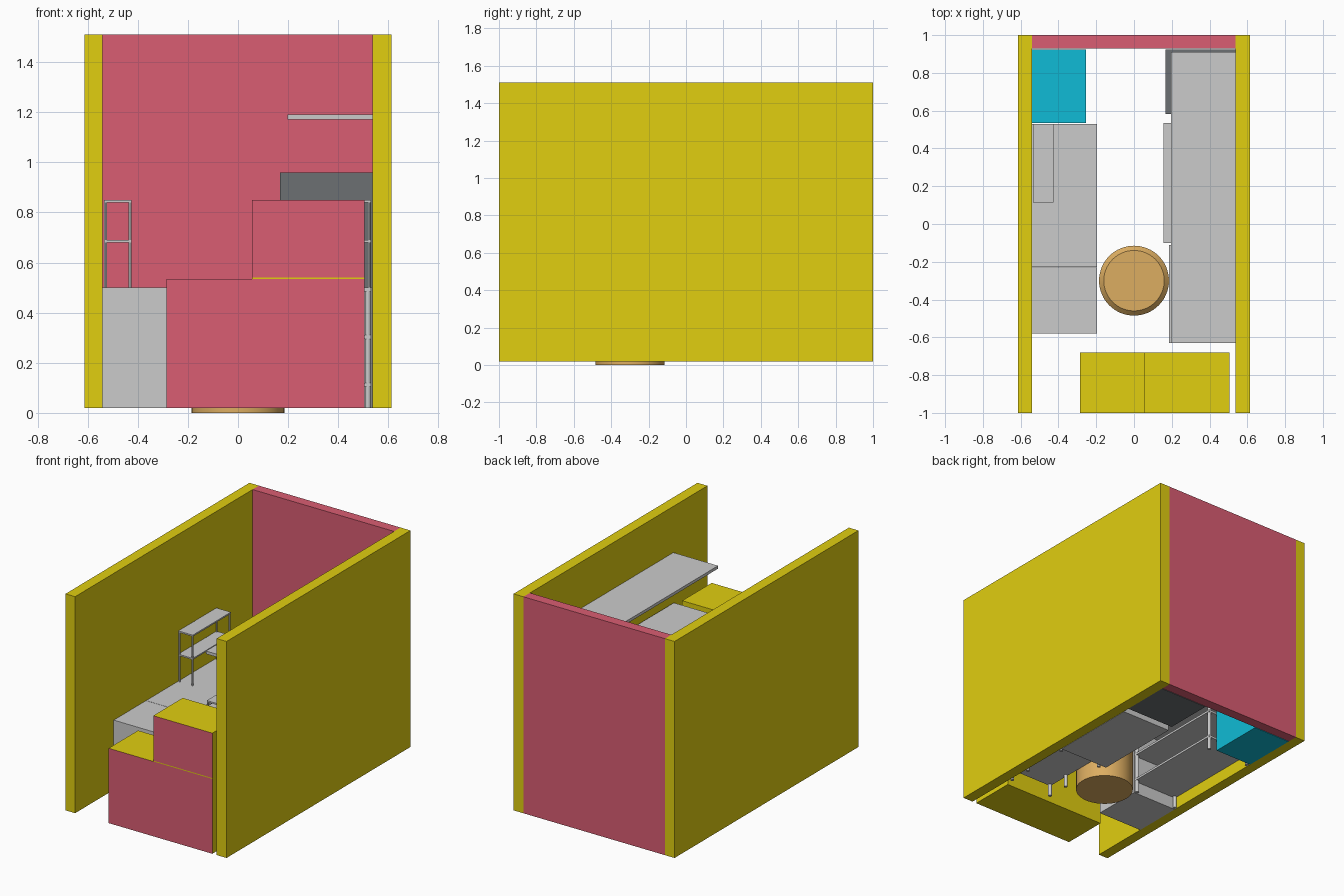
import bpy, bmesh

if "Cube" in bpy.data.objects:
    bpy.data.objects.remove(bpy.data.objects["Cube"])


def material(name, rgb):
    m = bpy.data.materials.new(name)
    m.diffuse_color = (*rgb, 1)
    m.use_nodes = True
    m.node_tree.nodes["Principled BSDF"].inputs["Base Color"].default_value = m.diffuse_color
    return m


YELLOW = material("yellow_paint", (0.75, 0.62, 0.005))
RED = material("red_paint", (0.70, 0.11, 0.17))
TEAL = material("teal_plastic", (0.005, 0.50, 0.67))
TAN = material("tan_wood", (0.72, 0.42, 0.12))
DARK = material("dark_metal", (0.15, 0.16, 0.17))


def box(name, x, y, z, mat=None, front=None):
    """Box from (min, max) ranges; 'front' recolours the -y face."""
    bm = bmesh.new()
    bmesh.ops.create_cube(bm, size=1)
    for v in bm.verts:
        v.co = [r[0] if c < 0 else r[1] for c, r in zip(v.co, (x, y, z))]
    bm.normal_update()
    if front:
        for f in bm.faces:
            if f.normal.y < -0.9:
                f.material_index = 1
    me = bpy.data.meshes.new(name)
    bm.to_mesh(me)
    bm.free()
    for m in (mat, front):
        if m:
            me.materials.append(m)
    ob = bpy.data.objects.new(name, me)
    bpy.context.collection.objects.link(ob)
    return ob


def leg(name, x, y, z, r):
    bpy.ops.mesh.primitive_cylinder_add(vertices=12, radius=r, depth=z[1] - z[0],
                                        location=(x, y, (z[0] + z[1]) / 2))
    ob = bpy.context.object
    ob.name = name
    bpy.ops.object.shade_smooth_by_angle()


def shelving(name, x, y, z0, levels, thick, r, extra_y=()):
    """Shelves (given by their top heights) carried on round corner legs."""
    for i, top in enumerate(levels):
        box(f"{name}_shelf_{i}", x, y, (top - thick, top))
    for i, lx in enumerate((x[0] + r, x[1] - r)):
        for j, ly in enumerate((y[0] + r, *extra_y, y[1] - r)):
            leg(f"{name}_leg_{i}{j}", lx, ly, (z0, max(levels) - thick / 2), r)


# walls
box("left_wall", (-0.613, -0.54), (-1, 1), (0.02, 1.51), YELLOW)
box("right_wall", (0.537, 0.613), (-1, 1), (0.02, 1.51), YELLOW)
box("back_wall", (-0.54, 0.537), (0.93, 1), (0.02, 1.51), RED)

# front service counter with a raised section
box("counter_base", (-0.285, 0.505), (-1, -0.68), (0.02, 0.535), YELLOW, RED)
box("counter_raised_trim", (0.055, 0.505), (-1, -0.68), (0.535, 0.541), YELLOW)
box("counter_raised", (0.055, 0.505), (-1, -0.68), (0.541, 0.85), YELLOW, RED)

# left row: cabinet, worktable with small rack, bin
box("left_cabinet", (-0.54, -0.195), (-0.58, -0.23), (0.02, 0.50))
shelving("left_table", (-0.54, -0.195), (-0.228, 0.53), 0.02, (0.12, 0.31, 0.50), 0.015, 0.012)
shelving("left_rack", (-0.535, -0.425), (0.115, 0.53), 0.50, (0.69, 0.85), 0.01, 0.006)
box("storage_bin", (-0.54, -0.255), (0.535, 0.925), (0.02, 0.46), TEAL)

# right row: table with rack, cabinet, refrigerator, overhead shelf
shelving("right_table", (0.185, 0.53), (-0.63, -0.11), 0.02, (0.12, 0.31, 0.50), 0.015, 0.012, (-0.46,))
shelving("right_rack", (0.20, 0.53), (-0.625, -0.115), 0.50, (0.69, 0.85), 0.01, 0.006)
box("right_cabinet", (0.155, 0.535), (-0.10, 0.535), (0.02, 0.50))
box("refrigerator", (0.168, 0.537), (0.583, 0.925), (0.02, 0.96), DARK)
box("overhead_shelf", (0.197, 0.537), (-0.63, 0.91), (1.172, 1.192))

# round seat in the aisle with a bevelled top edge
bpy.ops.mesh.primitive_cylinder_add(vertices=64, radius=0.185, depth=0.45, location=(0, -0.3, 0.225))
seat = bpy.context.object
seat.name = "round_seat"
seat.data.materials.append(TAN)
bm = bmesh.new()
bm.from_mesh(seat.data)
rim = [e for e in bm.edges if all(v.co.z > 0 for v in e.verts)]
bmesh.ops.bevel(bm, geom=rim, offset=0.025, segments=1, affect='EDGES')
bm.to_mesh(seat.data)
bm.free()
bpy.ops.object.shade_smooth_by_angle()
